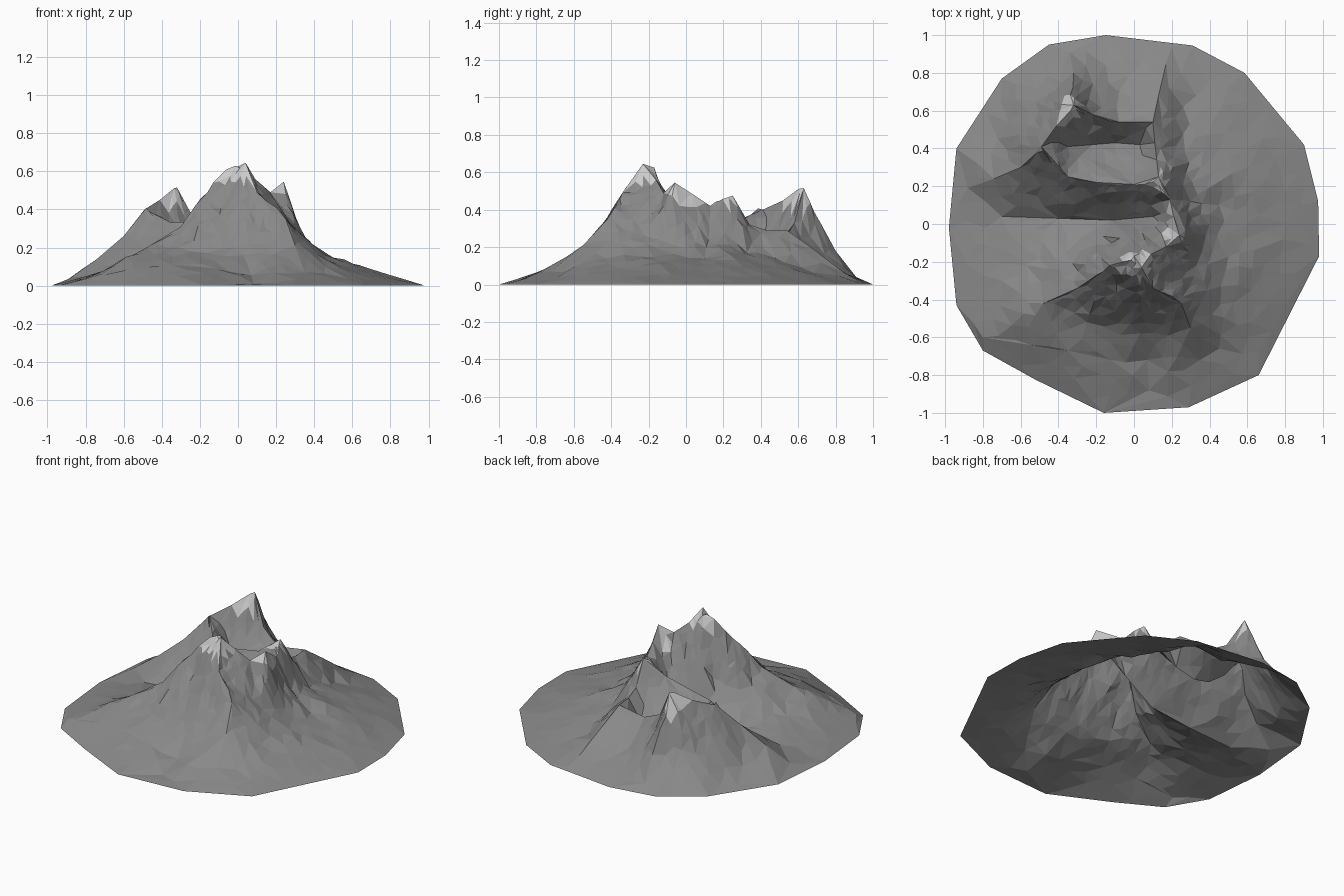
import bpy, math, random
from mathutils import Vector, noise
from mathutils.bvhtree import BVHTree
from mathutils.geometry import delaunay_2d_cdt

if "Cube" in bpy.data.objects:
    bpy.data.objects.remove(bpy.data.objects["Cube"])

random.seed(7)

# Irregular foot outline, on the ground
RIM = [(-.15, 1), (.31, .945), (.585, .80), (.90, .42), (.975, .12), (.98, -.17),
       (.66, -.80), (.29, -.97), (-.16, -1), (-.52, -.825), (-.80, -.67),
       (-.94, -.43), (-.98, -.02), (-.94, .40), (-.70, .77), (-.45, .95)]

# Ridge crests
MAIN = [(-.48, -.42, .20), (-.30, -.34, .31), (-.16, -.25, .49), (-.13, -.22, .54),
        (-.06, -.2, .61), (0, -.17, .625), (.04, -.23, .645), (.09, -.16, .56), (.17, -.12, .49),
        (.24, -.06, .545), (.21, .04, .48), (.19, .13, .42), (.13, .25, .475),
        (.12, .34, .32), (.11, .43, .29), (.10, .54, .29), (.13, .68, .19), (.17, .85, .06)]
NORTH = [(.10, .54, .29), (-.08, .54, .26), (-.22, .58, .33), (-.32, .63, .515),
         (-.41, .52, .45), (-.49, .41, .40), (-.60, .30, .26), (-.74, .24, .14), (-.88, .19, .04)]
MIDDLE = [(.13, .25, .475), (0, .21, .38), (-.2, .22, .34), (-.35, .25, .33), (-.49, .41, .40)]
SOUTH_EAST = [(.04, -.23, .645), (.10, -.34, .49), (.25, -.42, .35), (.30, -.55, .21), (.35, -.72, .07)]
LOW_WEST = [(-.80, -.60, .035), (-.55, -.64, .09), (-.35, -.67, .11), (-.12, -.72, .09), (-.01, -.8, .06)]
# Valley floors
WEST_VALLEY = [(.10, .04, .24), (-.12, .02, .12), (-.40, .03, .08), (-.70, .04, .055)]
NORTH_HOLLOW = [(.03, .42, .16), (-.10, .43, .12), (-.22, .42, .15), (-.35, .41, .25)]
FRONT_GULLY = [(.03, -.58, .16), (.07, -.72, .055), (.08, -.88, .012)]
# Shoulders and apron
SLOPES = [(-.28, -.14, .23), (-.50, -.18, .12), (-.12, -.10, .28), (-.70, -.30, .08),
          (0, -.42, .34), (-.25, -.52, .18), (.33, -.22, .26), (.32, -.05, .31), (.30, .12, .24),
          (.38, -.06, .21), (.46, -.33, .16), (.46, -.12, .16), (.45, .1, .14), (.60, 0, .11),
          (.52, .27, .13), (.79, -.08, .058), (.27, .38, .17), (.42, .55, .09), (.68, .45, .05),
          (.26, .62, .09), (-.08, .70, .12), (-.32, .80, .18), (-.52, .65, .18), (-.15, .84, .06),
          (-.72, .45, .08), (-.34, .91, .04), (.62, -.52, .065), (.18, -.78, .07)]


def triangulate(points, edges=()):
    """Delaunay sheet through 3D points, keeping the given edges."""
    flat = [Vector(p[:2]) for p in points]
    co, _, faces, orig, _, _ = delaunay_2d_cdt(flat, list(edges), [], 0, 1e-5)
    verts = [Vector((c.x, c.y, points[o[0]][2] if o else 0)) for c, o in zip(co, orig)]
    return verts, faces


# Coarse landform from the crest, valley and slope points
control, edges = [(x, y, 0) for x, y in RIM], []
index = {}
for line in (MAIN, NORTH, MIDDLE, SOUTH_EAST, LOW_WEST, WEST_VALLEY, NORTH_HOLLOW, FRONT_GULLY):
    for i, p in enumerate(line):
        if p not in index:
            index[p] = len(control)
            control.append(p)
        if i:
            edges.append((index[line[i - 1]], index[p]))
control += SLOPES
landform = BVHTree.FromPolygons(*triangulate(control, edges))

# Denser scatter: fine crags up high, broad facets on the apron
points = control[:]
for _ in range(9000):
    x, y = random.uniform(-1, 1), random.uniform(-1, 1)
    hit = landform.ray_cast(Vector((x, y, 2)), Vector((0, 0, -1)))[0]
    if not hit or hit.z < .008:
        continue
    h = hit.z
    gap = max(.026, .085 - .17 * h)
    if any(abs(x - q[0]) < gap and abs(y - q[1]) < gap and
           math.hypot(x - q[0], y - q[1]) < gap for q in points):
        continue
    rough = noise.noise(Vector((x * 7, y * 7, 1))) + .8 * noise.noise(Vector((x * 17, y * 17, 4)))
    points.append((x, y, max(.004, h + rough * .085 * h - .03 * h * max(0, .3 - h))))

verts, faces = triangulate(points, edges)
mesh = bpy.data.meshes.new("mountain")
mesh.from_pydata(verts, [], faces)
mountain = bpy.data.objects.new("mountain", mesh)
bpy.context.collection.objects.link(mountain)

# Rock, with pale caps on the summits
for name, grey in (("rock", .25), ("snow", .7)):
    mat = bpy.data.materials.new(name)
    mat.diffuse_color = (grey, grey, grey, 1)
    mat.use_nodes = True
    mat.node_tree.nodes["Principled BSDF"].inputs["Base Color"].default_value = mat.diffuse_color
    mesh.materials.append(mat)
SUMMITS = [(-.32, .63, .41), (0, -.19, .55), (.21, .02, .42), (.13, .25, .42)]
for f in mesh.polygons:
    c = f.center
    f.material_index = int(any(math.hypot(c.x - x, c.y - y) < .12 and c.z > z for x, y, z in SUMMITS))
